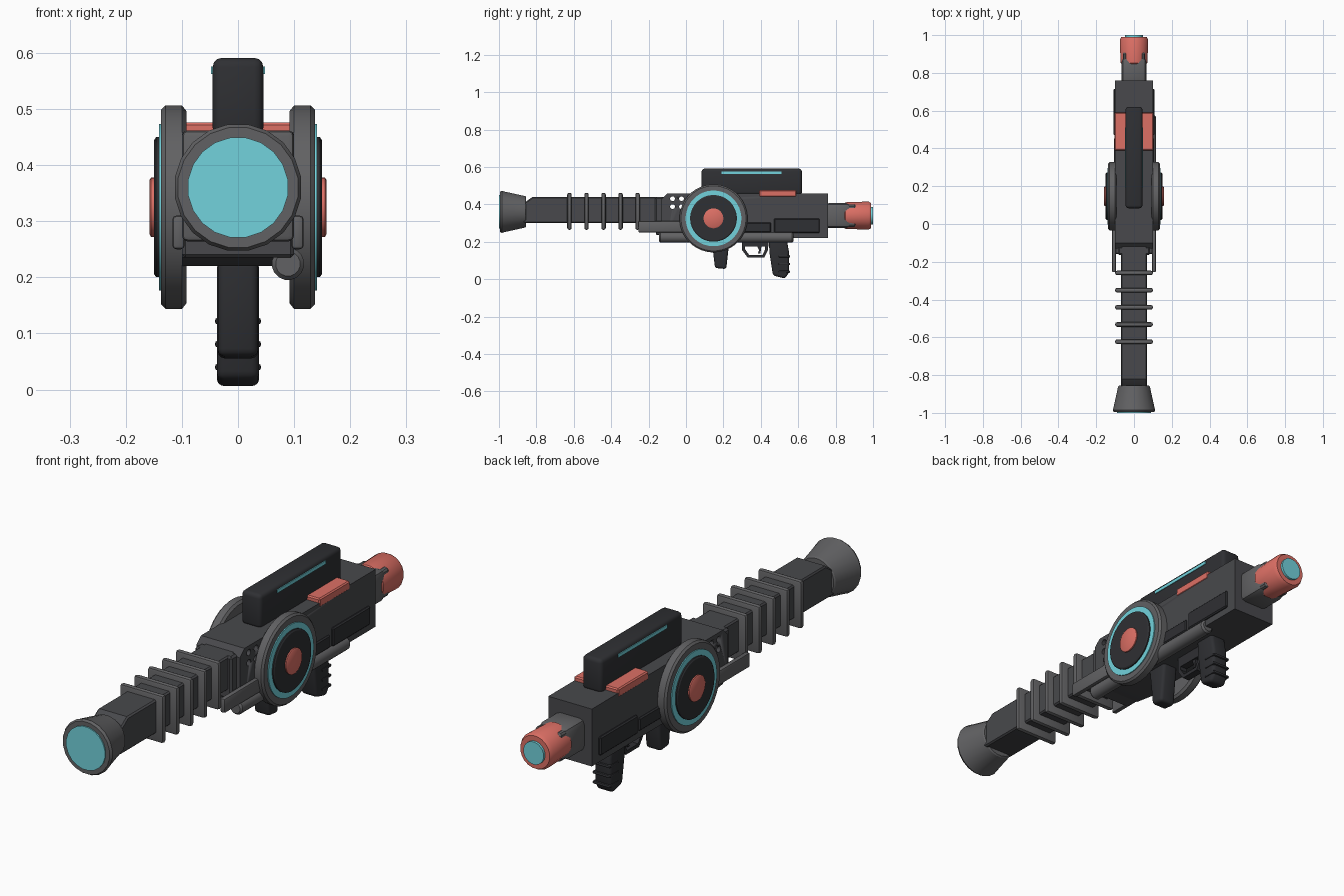
import bpy, bmesh, math
from mathutils import Matrix

if "Cube" in bpy.data.objects:
    bpy.data.objects.remove(bpy.data.objects["Cube"])


def material(name, rgb):
    m = bpy.data.materials.new(name)
    m.diffuse_color = (*rgb, 1)
    m.use_nodes = True
    m.node_tree.nodes["Principled BSDF"].inputs["Base Color"].default_value = m.diffuse_color
    return m


GREY = material("mid_grey", (0.12, 0.12, 0.125))
BODY = material("body_grey", (0.065, 0.066, 0.072))
DARK = material("dark_grey", (0.028, 0.029, 0.033))
CORAL = material("coral", (0.72, 0.16, 0.13))
CYAN = material("cyan", (0.17, 0.65, 0.72))


def finish(name, bm, mat, bevel=0.0, segs=2):
    bmesh.ops.recalc_face_normals(bm, faces=bm.faces)
    if bevel:
        edges = [e for e in bm.edges if e.calc_face_angle(0) > math.radians(35)]
        bmesh.ops.bevel(bm, geom=edges, offset=bevel, segments=segs, profile=0.5,
                        affect='EDGES', clamp_overlap=True)
    me = bpy.data.meshes.new(name)
    bm.to_mesh(me)
    bm.free()
    ob = bpy.data.objects.new(name, me)
    bpy.context.collection.objects.link(ob)
    me.materials.append(mat)
    bpy.ops.object.select_all(action='DESELECT')
    ob.select_set(True)
    bpy.context.view_layer.objects.active = ob
    bpy.ops.object.shade_smooth_by_angle(angle=math.radians(32))
    return ob


def box(name, x, y, z, mat, bevel=0.0, segs=2):
    bm = bmesh.new()
    size = [b - a for a, b in (x, y, z)]
    mid = [(a + b) / 2 for a, b in (x, y, z)]
    bmesh.ops.create_cube(bm, size=1, matrix=Matrix.Translation(mid) @ Matrix.Diagonal((*size, 1)))
    return finish(name, bm, mat, bevel, segs)


def prism(name, profile, half, mat, bevel=0.0, segs=2):
    """Side profile of (y, z) points extruded across x."""
    bm = bmesh.new()
    f = bm.faces.new([bm.verts.new((-half, y, z)) for y, z in profile])
    r = bmesh.ops.extrude_face_region(bm, geom=[f])
    for v in r["geom"]:
        if isinstance(v, bmesh.types.BMVert):
            v.co.x = half
    return finish(name, bm, mat, bevel, segs)


def lathe(name, axis, centre, profile, sides, mat):
    """(distance, radius) profile turned about an x or y axis."""
    bm = bmesh.new()
    rings = []
    for d, r in profile:
        ring = []
        for i in range(sides):
            a = 2 * math.pi * (i + 0.5) / sides
            u, w = centre[0] + r * math.cos(a), centre[1] + r * math.sin(a)
            ring.append(bm.verts.new((u, d, w) if axis == 'Y' else (d, u, w)))
        rings.append(ring)
    for a, b in zip(rings, rings[1:]):
        for i in range(sides):
            j = (i + 1) % sides
            bm.faces.new((a[i], a[j], b[j], b[i]))
    bm.faces.new(rings[0])
    bm.faces.new(rings[-1])
    return finish(name, bm, mat)


# Barrel, cooling plates and flared muzzle
prism("barrel", [(-0.88, 0.315), (-0.87, 0.405), (-0.82, 0.44), (-0.10, 0.44), (-0.10, 0.30), (-0.87, 0.30)],
      0.069, BODY, 0.006, 1)
for i in range(5):
    y = -0.623 + i * 0.091
    box(f"cooling_plate_{i + 1}", (-0.1, 0.1), (y - 0.012, y + 0.012), (0.264, 0.462), GREY, 0.01)
lathe("muzzle", 'Y', (0, 0.36),
      [(-0.855, 0.08), (-0.86, 0.085), (-0.972, 0.11), (-0.985, 0.114), (-0.995, 0.108), (-0.995, 0.085)], 20, GREY)
lathe("muzzle_lens", 'Y', (0, 0.36), [(-0.98, 0.09), (-1.0, 0.09)], 20, CYAN)

# Main body with four through holes near the front
body = prism("body", [(-0.10, 0.235), (-0.13, 0.27), (-0.13, 0.43), (-0.10, 0.458), (0.76, 0.458),
                      (0.76, 0.22), (0.0, 0.22)], 0.1, BODY)
collar = box("collar", (-0.085, 0.085), (-0.165, -0.12), (0.262, 0.44), BODY, 0.008, 1)
for i, (y, z) in enumerate([(-0.072, 0.43), (-0.024, 0.43), (-0.072, 0.388), (-0.024, 0.388)]):
    cutter = lathe(f"hole_cutter_{i + 1}", 'X', (y, z), [(-0.2, 0.013), (0.2, 0.013)], 12, BODY)
    cutter.hide_render = True
    cutter.hide_set(True)
    mod = body.modifiers.new("hole", 'BOOLEAN')
    mod.operation = 'DIFFERENCE'
    mod.solver = 'EXACT'
    mod.object = cutter
box("lower_front_block", (-0.1, 0.1), (-0.16, 0.03), (0.235, 0.30), BODY, 0.006, 1)

# Parts repeated on both sides
for side, s in (("right", 1), ("left", -1)):
    def span(a, b):
        return tuple(sorted((s * a, s * b)))
    box(f"front_rail_{side}", span(0.095, 0.117), (-0.255, 0.02), (0.25, 0.31), GREY, 0.007)
    box(f"rear_panel_{side}", span(0.09, 0.109), (0.47, 0.715), (0.248, 0.325), DARK, 0.005, 1)
    box(f"small_panel_{side}", span(0.09, 0.106), (0.29, 0.455), (0.25, 0.304), DARK, 0.005, 1)
    box(f"top_plate_{side}", span(0.03, 0.102), (0.39, 0.59), (0.44, 0.476), CORAL, 0.005, 1)
    box(f"scope_light_{side}", span(0.03, 0.048), (0.19, 0.51), (0.562, 0.576), CYAN)
    hub = (0.147, 0.325)
    for part, prof, mat in (
            ("wheel", [(0.092, 0.172), (0.100, 0.182), (0.129, 0.182), (0.137, 0.174)], GREY),
            ("wheel_light", [(0.12, 0.149), (0.141, 0.149)], CYAN),
            ("wheel_cover", [(0.12, 0.125), (0.146, 0.125), (0.15, 0.119)], DARK),
            ("wheel_hub", [(0.13, 0.053), (0.155, 0.053), (0.158, 0.048)], CORAL)):
        lathe(f"{part}_{side}", 'X', hub, [(s * d, r) for d, r in prof], 40, mat)

# Tube along the lower right edge
lathe("side_tube", 'Y', (0.089, 0.224),
      [(-0.145, 0.022), (-0.137, 0.029), (0.567, 0.029), (0.575, 0.022)], 16, GREY)

# Scope on top
box("scope", (-0.045, 0.045), (0.083, 0.62), (0.45, 0.591), DARK, 0.016, 3)

# Rear tube, coral end cap and four locking fingers
box("rear_tube", (-0.066, 0.066), (0.74, 0.88), (0.274, 0.406), GREY, 0.022, 2)
lathe("end_cap", 'Y', (0, 0.34),
      [(0.848, 0.068), (0.853, 0.072), (0.975, 0.076), (0.99, 0.068), (0.99, 0.045)], 20, CORAL)
lathe("end_light", 'Y', (0, 0.34), [(0.97, 0.047), (1.0, 0.047)], 20, CYAN)
for i in range(4):
    a = math.radians(45 + 90 * i)
    lathe(f"cap_finger_{i + 1}", 'Y', (0.064 * math.cos(a), 0.34 + 0.064 * math.sin(a)),
          [(0.80, 0.015), (0.90, 0.015), (0.912, 0.007)], 10, GREY)

# Grips
prism("rear_grip", [(0.44, 0.23), (0.448, 0.13), (0.465, 0.02), (0.53, 0.003), (0.55, 0.035),
                    (0.55, 0.15), (0.535, 0.23)], 0.0375, DARK, 0.013, 3)
for i in range(3):
    z = 0.04 + i * 0.041
    box(f"grip_ridge_{i + 1}", (-0.041, 0.041), (0.495, 0.557), (z - 0.006, z + 0.006), DARK, 0.005)
prism("front_grip", [(0.135, 0.23), (0.155, 0.06), (0.215, 0.054), (0.235, 0.23)], 0.036, DARK, 0.013, 3)

# Trigger guard (bent loop) and trigger
outer = [(0.30, 0.225), (0.30, 0.155), (0.33, 0.115), (0.418, 0.115), (0.438, 0.155), (0.438, 0.225)]
inner = [(0.422, 0.225), (0.422, 0.157), (0.41, 0.13), (0.337, 0.13), (0.316, 0.16), (0.316, 0.225)]
prism("trigger_guard", outer + inner, 0.016, DARK)
box("guard_mount", (-0.016, 0.016), (0.30, 0.44), (0.175, 0.225), DARK)
prism("trigger", [(0.375, 0.19), (0.39, 0.155), (0.385, 0.138), (0.398, 0.138), (0.405, 0.19)], 0.01, DARK)
